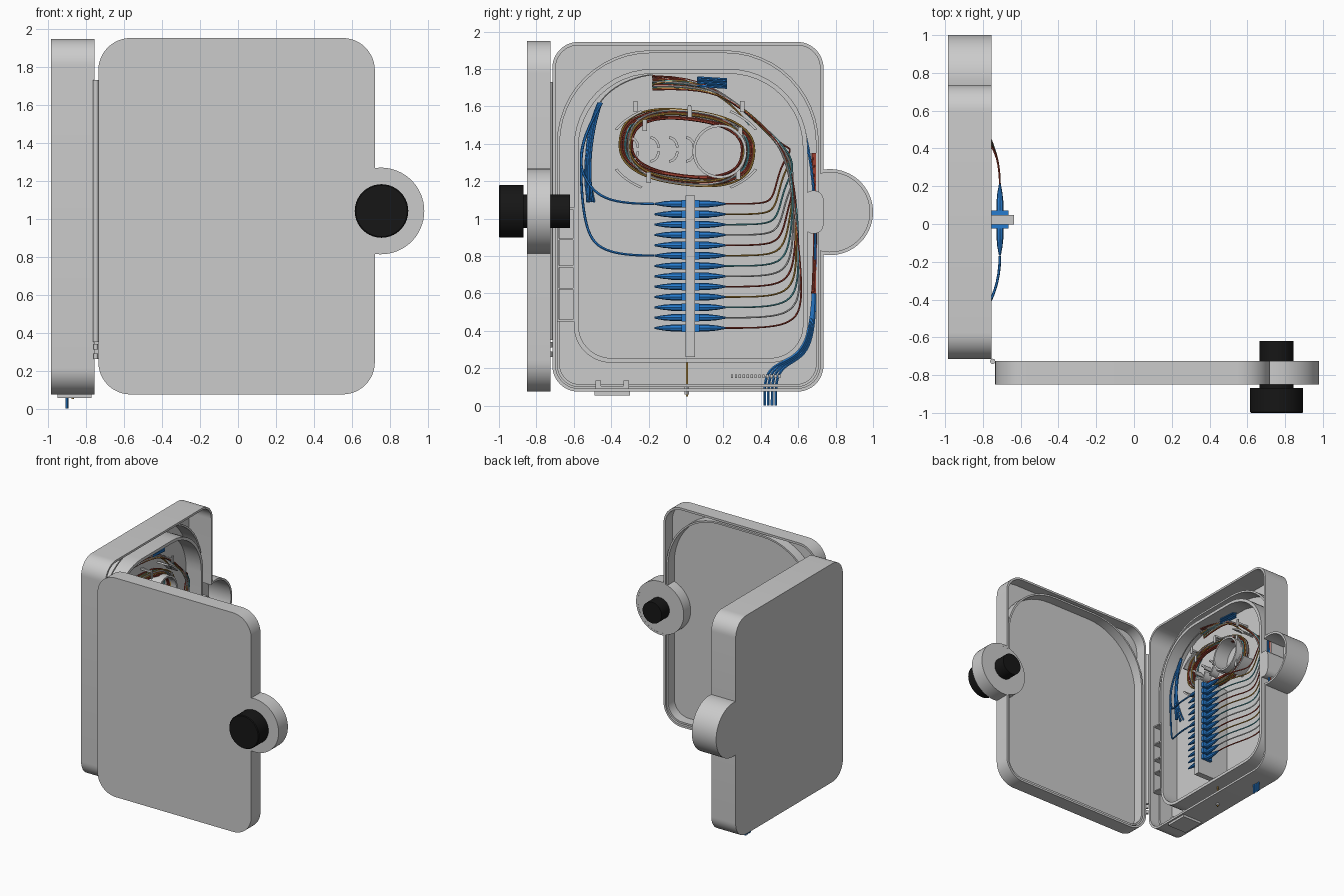
import bpy, bmesh, math, random
from math import sin, cos, pi

if "Cube" in bpy.data.objects:
    bpy.data.objects.remove(bpy.data.objects["Cube"])
random.seed(4)

COL = {"blue": (0.02, 0.2, 0.62, 1), "rust": (0.35, 0.05, 0.03, 1), "gold": (0.5, 0.28, 0.05, 1),
       "teal": (0.1, 0.4, 0.45, 1), "black": (0.008, 0.008, 0.008, 1)}
MATS = {}
for key, c in COL.items():
    MATS[key] = bpy.data.materials.new(key)
    MATS[key].diffuse_color = c
MAP = {"x": lambda u, v, d: (d, u, v), "y": lambda u, v, d: (u, d, v), "z": lambda u, v, d: (u, v, d)}


def add_mesh(name, bm, mat=None):
    bmesh.ops.recalc_face_normals(bm, faces=bm.faces)
    me = bpy.data.meshes.new(name)
    bm.to_mesh(me)
    bm.free()
    ob = bpy.data.objects.new(name, me)
    bpy.context.collection.objects.link(ob)
    if mat:
        me.materials.append(MATS[mat])
    return ob


def loft_into(bm, loops, axis, closed=False):
    """Bridge (outline, depth) loops; cap both ends, or join last to first."""
    rows = [[bm.verts.new(MAP[axis](u, v, d)) for u, v in pts] for pts, d in loops]
    n = len(rows[0])
    for a, b in zip(rows, rows[1:] + (rows[:1] if closed else [])):
        for i in range(n):
            bm.faces.new((a[i], a[(i + 1) % n], b[(i + 1) % n], b[i]))
    if not closed:
        bm.faces.new(rows[0])
        bm.faces.new(rows[-1])


def loft(name, loops, axis, mat=None, closed=False):
    bm = bmesh.new()
    loft_into(bm, loops, axis, closed)
    return add_mesh(name, bm, mat)


def boxes(name, items, mat=None):
    """items: (x0, x1, y0, y1, z0, z1)"""
    bm = bmesh.new()
    for x0, x1, y0, y1, z0, z1 in items:
        loft_into(bm, [([(x0, y0), (x1, y0), (x1, y1), (x0, y1)], z) for z in (z0, z1)], "z")
    return add_mesh(name, bm, mat)


def circle(cu, cv, r, n=40):
    return [(cu + r * cos(2 * pi * i / n), cv + r * sin(2 * pi * i / n)) for i in range(n)]


def outline(u0, u1, v0, v1, rb, rt, bump=None, inset=0, seg=12):
    """Rounded rectangle with bottom/top radii and an optional round bump on the right edge."""
    t = inset
    u0, u1, v0, v1, rb, rt = u0 + t, u1 - t, v0 + t, v1 - t, rb - t, rt - t
    pts = []

    def arc(cu, cv, r, a0, a1, n=seg):
        pts.extend((cu + r * cos(a0 + (a1 - a0) * i / n), cv + r * sin(a0 + (a1 - a0) * i / n)) for i in range(n + 1))
    arc(u0 + rb, v0 + rb, rb, pi, 1.5 * pi)
    arc(u1 - rb, v0 + rb, rb, 1.5 * pi, 2 * pi)
    if bump:
        cu, cv, r = bump
        a = math.acos(max(-1, min(1, (u1 - cu) / (r - t))))
        arc(cu, cv, r - t, -a, a, 32)
    arc(u1 - rt, v1 - rt, rt, 0, pi / 2)
    arc(u0 + rt, v1 - rt, rt, pi / 2, pi)
    return pts


def ring(name, out, inn, d0, d1, axis):
    return loft(name, [(out, d0), (out, d1), (inn, d1), (inn, d0)], axis, closed=True)


def tubes(name, paths, r, mat=None, cyclic=False):
    cu = bpy.data.curves.new(name, "CURVE")
    cu.dimensions, cu.bevel_depth, cu.bevel_resolution, cu.resolution_u = "3D", r, 1, 5
    cu.use_fill_caps = True
    for path in paths:
        sp = cu.splines.new("NURBS")
        sp.points.add(len(path) - 1)
        for p, co in zip(sp.points, path):
            p.co = (*co, 1)
        sp.order_u = min(4, len(path))
        sp.use_endpoint_u = not cyclic
        sp.use_cyclic_u = cyclic
    ob = bpy.data.objects.new(name, cu)
    bpy.context.collection.objects.link(ob)
    if mat:
        cu.materials.append(MATS[mat])
    return ob


def jit(a):
    return random.uniform(-a, a)


# Housing: open pan with a round latch bump
B = (-0.715, 0.735, 0.075, 1.945, 0.14, 0.14, (0.77, 1.035, 0.23))
loft("housing", [(outline(*B), -0.985), (outline(*B), -0.755), (outline(*B, inset=0.018), -0.755),
                 (outline(*B, inset=0.018), -0.965)], "x")
G = (-0.69, 0.71, 0.1, 1.9, 0.12, 0.5)
ring("housing_inner_wall", outline(*G), outline(*G, inset=0.015), -0.965, -0.84, "x")

# Door: open pan, inner arched wall and solid latch lug
D = (-0.735, 0.72, 0.075, 1.95, 0.17, 0.17, (0.752, 1.04, 0.228))
loft("door", [(outline(*D), -0.85), (outline(*D), -0.725), (outline(*D, inset=0.018), -0.725),
              (outline(*D, inset=0.018), -0.82)], "y")
G2 = (-0.71, 0.70, 0.1, 1.915, 0.15, 0.5)
ring("door_inner_wall", outline(*G2), outline(*G2, inset=0.015), -0.82, -0.735, "y")
loft("door_latch_lug", [(circle(0.752, 1.04, 0.222), d) for d in (-0.84, -0.726)], "y")

# Knob and hinge
K = (0.755, 1.04)
loft("knob", [(circle(*K, 0.135), -1), (circle(*K, 0.141), -0.995), (circle(*K, 0.141), -0.868),
              (circle(*K, 0.09), -0.868), (circle(*K, 0.09), -0.62)], "y", "black")
loft("hinge_pin", [(circle(-0.748, -0.727, 0.014, 16), z) for z in (0.35, 1.73)], "z")
for i, z in enumerate((0.26, 0.31)):
    loft(f"hinge_knuckle_{i}", [(circle(-0.748, -0.727, 0.012, 16), d) for d in (z, z + 0.03)], "z")

# Splice tray
T = (-0.6, 0.65, 0.23, 1.8, 0.2, 0.42)
FL = -0.93
loft("splice_tray", [(outline(*T), -0.964), (outline(*T), -0.785), (outline(*T, inset=0.025), -0.785),
                     (outline(*T, inset=0.025), FL)], "x")
ring("coil_drum", circle(0.18, 1.36, 0.145), circle(0.18, 1.36, 0.13), FL, -0.8, "x")

# Curved guides and retaining tabs around the coil
bm = bmesh.new()
for a0 in (25, 125, 205, 305):
    A = [math.radians(a0 + 30 * i / 8) for i in range(9)]
    pts = [(0.42 * cos(a), 1.37 + 0.255 * sin(a)) for a in A] + [(0.405 * cos(a), 1.37 + 0.243 * sin(a)) for a in A[::-1]]
    loft_into(bm, [(pts, FL), (pts, -0.83)], "x")
add_mesh("coil_guides", bm)
bm = bmesh.new()
for cy in (-0.25, -0.14, -0.04, 0.05):
    for s in (-1, 1):
        A = [i * pi / 2 / 6 for i in range(7)]
        pts = [(cy + 0.05 * cos(a) - 0.05, 1.37 + s * (0.01 + 0.06 * sin(a))) for a in A]
        pts += [(cy + 0.036 * cos(a) - 0.05, 1.37 + s * (0.01 + 0.046 * sin(a))) for a in A[::-1]]
        loft_into(bm, [(pts, FL), (pts, -0.86)], "x")
add_mesh("forked_guides", bm)
boxes("coil_tabs", [(-0.835, -0.825, y - 0.012, y + 0.012, z - 0.03, z + 0.03)
                    for y, z in ((0.02, 1.57), (-0.27, 1.6), (0.3, 1.6), (0.29, 1.46), (-0.22, 1.5), (0.28, 1.24), (-0.2, 1.22))]
      + [(FL, -0.825, y - 0.008, y + 0.008, z - 0.008, z + 0.008)
         for y, z in ((0.02, 1.6), (-0.27, 1.6), (0.3, 1.6))])

# Adapter panel, adapters and tapered connectors
boxes("adapter_panel", [(FL, -0.635, -0.003, 0.047, 0.26, 1.125)])
ROWS = [1.079 - 0.0553 * i for i in range(13)]
boxes("adapters", [(-0.755, -0.665, -0.025, 0.072, z - 0.02, z + 0.02) for z in ROWS], "blue")
bm = bmesh.new()
for z in ROWS:
    for s in (-1, 1):
        prof = ((0.04, 0.019), (0.1, 0.019), (0.105, 0.017), (0.14, 0.014), (0.19, 0.005))
        loft_into(bm, [(circle(-0.71, z, r, 8), 0.022 + s * d) for d, r in prof], "y")
add_mesh("connectors", bm, "blue")

# Pigtail fibres: connector to side bundle to splice holder
NAMES = ("rust", "gold", "teal", None)
groups = {n: [] for n in NAMES}
for i, z in enumerate(ROWS):
    e = 0.48 + 0.13 * i / 12
    j = 0.012
    groups[NAMES[i % 4]].append([
        (-0.71, 0.2, z), (-0.71, 0.3, z), (-0.74, 0.42, z), (-0.83, e - 0.01, z + 0.03),
        (-0.86 + jit(j), e + 0.02, z + 0.2), (-0.86 + jit(j), 0.58 + jit(j), max(1.15, z + 0.3)),
        (-0.86 + jit(j), 0.53 + jit(j), 1.38), (-0.85 + jit(j), 0.37 + jit(j), 1.53),
        (-0.85 + jit(j), 0.22 + jit(j), 1.65), (-0.86, 0.05, 1.70 + 0.005 * i), (-0.87 + jit(0.02), -0.18, 1.69 + 0.006 * i)])
for n, paths in groups.items():
    tubes(f"pigtail_fibres_{n or 'plain'}", paths, 0.005, n)

# Stored fibre coil
groups = {n: [] for n in NAMES}
for k in range(20):
    w, h, x, t = 0.33 + jit(0.035), 0.175 + jit(0.026), -0.87 + jit(0.035), -0.11 + jit(0.02)
    path = []
    for i in range(28):
        a = 2 * pi * i / 28
        u = w * math.copysign(abs(cos(a)) ** 0.8, cos(a))
        v = h * math.copysign(abs(sin(a)) ** 0.8, sin(a))
        path.append((x + jit(0.004), u * cos(t) - v * sin(t) + 0.005, 1.38 + u * sin(t) + v * cos(t)))
    groups[("rust", "gold", "rust", "teal", None)[k % 5]].append(path)
for n, paths in groups.items():
    tubes(f"fibre_coil_{n or 'plain'}", paths, 0.006, n, cyclic=True)

# Splice sleeves and crossing fibres at the top
tubes("splice_sleeves", [[(-0.88 + 0.03 * (i % 2), 0.06, 1.755 - 0.009 * i), (-0.88 + 0.03 * (i % 2), 0.22, 1.745 - 0.009 * i)]
                         for i in range(6)], 0.007, "blue")
for n in ("gold", "rust", "teal"):
    tubes(f"splice_fibres_{n}", [[(-0.87 + jit(0.03), -0.18, 1.73 + jit(0.035)), (-0.86, -0.05, 1.74 + jit(0.02)),
                                  (-0.87, 0.1, 1.72 + jit(0.02)), (-0.86, 0.24, 1.62), (-0.87, 0.34, 1.5)] for _ in range(4)], 0.005, n)

# Blue patch cables on the hinge side
hinge_side = [[(-0.71, -0.17, z), (-0.71, -0.3, z), (-0.78, -0.46, z + 0.02), (-0.85, -0.545, z + 0.14),
               (-0.85, -0.57, 1.3), (-0.86, -0.55, 1.45), (-0.87, -0.45, 1.62)] for z in (ROWS[0], ROWS[5])]
hinge_side += [[(-0.9 + jit(0.03), -0.51 + jit(0.02), 1.09), (-0.88, -0.53 + jit(0.02), 1.2),
                (-0.87 + jit(0.03), -0.545 + jit(0.02), 1.4), (-0.88, -0.46 + jit(0.012), 1.62)] for _ in range(9)]
tubes("patch_cables", hinge_side, 0.007, "blue")
tubes("loose_fibre", [[(-0.88, -0.46, 1.62), (-0.88, -0.4, 1.71), (-0.88, -0.28, 1.76), (-0.88, -0.18, 1.77)]], 0.004)

# Incoming cables on the latch side
inc = []
for i in range(4):
    y = 0.42 + 0.02 * i
    inc.append([(-0.9, y, 0), (-0.9, y, 0.07), (-0.9, y, 0.15), (-0.9, y + 0.05, 0.22), (-0.9, 0.62 + 0.01 * i, 0.27),
                (-0.9, 0.675 + 0.006 * i, 0.45), (-0.88 + 0.02 * i, 0.69, 0.8), (-0.88 + 0.02 * i, 0.69, 1.25), (-0.87, 0.63, 1.48)])
tubes("incoming_cables", inc, 0.008, "blue")
tubes("incoming_fibres", [[(-0.85 + jit(0.02), 0.685 + jit(0.012), 0.6), (-0.84, 0.7 + jit(0.01), 0.95),
                           (-0.85, 0.685 + jit(0.012), 1.35)] for _ in range(5)], 0.006, "rust")

# Clip rack, cable comb, lock plate, latch stop and ground stud
boxes("clip_rack", [(-0.965, -0.78, y, y + 0.01, 0.45, 1.06) for y in (-0.69, -0.605)]
      + [(-0.965, -0.78, -0.69, -0.595, z, z + 0.01) for z in (0.45, 0.62, 0.74, 0.885, 1.05)])
boxes("cable_comb", [(-0.965, -0.84, 0.24 + 0.021 * i, 0.252 + 0.021 * i, 0.148, 0.168) for i in range(13)])
boxes("lock_plate", [(-0.95, -0.77, -0.49, -0.3, 0.055, 0.08), (-0.94, -0.79, -0.485, -0.455, 0.08, 0.135),
                     (-0.94, -0.79, -0.335, -0.305, 0.08, 0.135), (-0.94, -0.79, -0.455, -0.335, 0.08, 0.105)])
loft("latch_stop", [(outline(0.63, 0.735, 0.92, 1.15, 0.05, 0.05), d) for d in (-0.965, -0.78)], "x")
loft("ground_stud", [(circle(-0.87, 0.005, 0.006, 12), z) for z in (0.05, 0.23)], "z", "gold")
loft("ground_nut", [(circle(-0.87, 0.005, 0.014, 6), z) for z in (0.06, 0.11)], "z")

# Curves to meshes, then smooth by angle
bpy.ops.object.select_all(action="SELECT")
bpy.context.view_layer.objects.active = bpy.data.objects["housing"]
bpy.ops.object.convert(target="MESH")
bpy.ops.object.shade_smooth_by_angle(angle=math.radians(35))

for m in bpy.data.materials:
    if m.users and not m.is_grease_pencil:
        m.use_nodes = True
        m.node_tree.nodes["Principled BSDF"].inputs["Base Color"].default_value = m.diffuse_color
